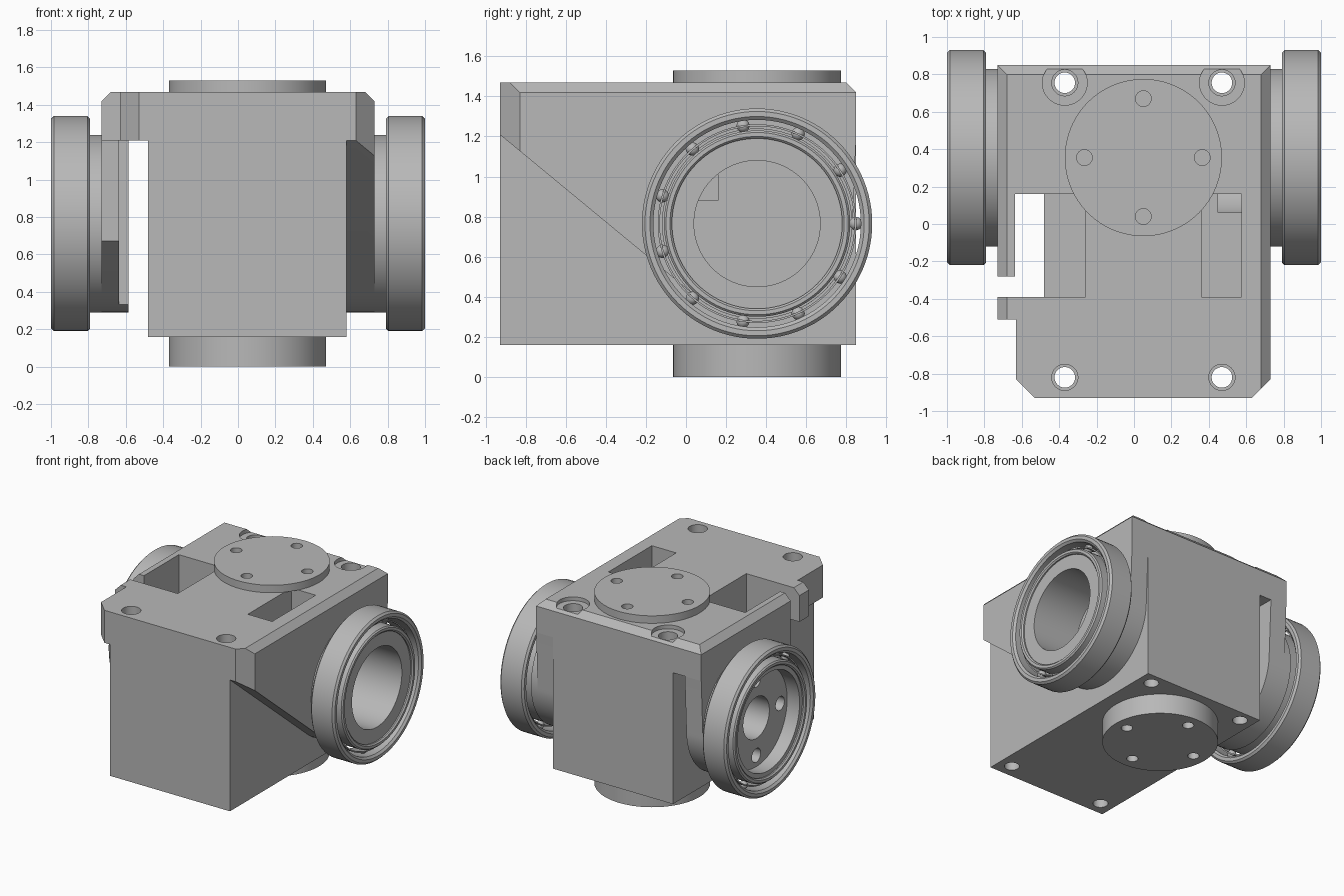
import bpy, bmesh, math
from mathutils import Vector

old = bpy.data.objects.get("Cube")
if old:
    bpy.data.objects.remove(old, do_unlink=True)

grey = bpy.data.materials.new("machined_grey")
grey.use_nodes = True
grey.diffuse_color = (0.48, 0.48, 0.48, 1)
grey.node_tree.nodes["Principled BSDF"].inputs["Base Color"].default_value = (0.48, 0.48, 0.48, 1)

AXLE_Y, AXLE_Z, POST_X = 0.355, 0.765, 0.05
BACK, FRONT, TOP, DECK, BASE = 0.85, -0.93, 1.47, 1.21, 0.16


def finish(bm, name):
    bmesh.ops.recalc_face_normals(bm, faces=bm.faces)
    mesh = bpy.data.meshes.new(name)
    bm.to_mesh(mesh)
    bm.free()
    mesh.materials.append(grey)
    ob = bpy.data.objects.new(name, mesh)
    bpy.context.collection.objects.link(ob)
    return ob


def prism(name, pts, direction):
    """Extrude a closed outline of 3D points along a vector."""
    bm = bmesh.new()
    face = bm.faces.new([bm.verts.new(p) for p in pts])
    out = bmesh.ops.extrude_face_region(bm, geom=[face])
    moved = [v for v in out["geom"] if isinstance(v, bmesh.types.BMVert)]
    bmesh.ops.translate(bm, verts=moved, vec=Vector(direction))
    return finish(bm, name)


def box(name, x0, x1, y0, y1, z0, z1):
    return prism(name, [(x0, y0, z0), (x1, y0, z0), (x1, y1, z0), (x0, y1, z0)], (0, 0, z1 - z0))


def rod(name, axis, r, a, b, u, v, n=64):
    """Cylinder along x (centred on y=u, z=v) or along z (centred on x=u, y=v)."""
    ring = [(u + r * math.cos(i * math.tau / n), v + r * math.sin(i * math.tau / n)) for i in range(n)]
    if axis == "x":
        return prism(name, [(a, p, q) for p, q in ring], (b - a, 0, 0))
    return prism(name, [(p, q, a) for p, q in ring], (0, 0, b - a))


def lathe(name, side, profile, n=96):
    """Spin a closed (radius, distance) outline around the axle."""
    bm = bmesh.new()
    rings = []
    for i in range(n):
        t = i * math.tau / n
        rings.append([bm.verts.new((side * x, AXLE_Y + r * math.cos(t), AXLE_Z + r * math.sin(t)))
                      for r, x in profile])
    m = len(profile)
    for i in range(n):
        a, b = rings[i], rings[(i + 1) % n]
        for j in range(m):
            k = (j + 1) % m
            bm.faces.new((a[j], a[k], b[k], b[j]))
    return finish(bm, name)


def bevel_planes(ob):
    """Slice the outer chamfers of the casting."""
    bm = bmesh.new()
    bm.from_mesh(ob.data)
    for no, d in (((1, 0, 1), 2.15), ((-1, 0, 1), 2.15), ((0, 1, 1), 2.27),
                  ((1, -1, 0), 1.56), ((-1, -1, 0), 1.46)):
        n = Vector(no)
        cut = bmesh.ops.bisect_plane(bm, geom=bm.verts[:] + bm.edges[:] + bm.faces[:], dist=1e-5,
                                     plane_co=n * (d / n.length_squared), plane_no=n, clear_outer=True)
        edges = [e for e in cut["geom_cut"] if isinstance(e, bmesh.types.BMEdge)]
        if edges:
            bmesh.ops.holes_fill(bm, edges=[e for e in edges if e.is_boundary])
    bmesh.ops.recalc_face_normals(bm, faces=bm.faces)
    bm.to_mesh(ob.data)
    bm.free()


def carve(ob, cutters):
    bpy.context.view_layer.objects.active = ob
    for c in cutters:
        c.hide_render = True
        mod = ob.modifiers.new("cut", "BOOLEAN")
        mod.operation, mod.solver, mod.object = "DIFFERENCE", "EXACT", c
        bpy.ops.object.modifier_apply(modifier=mod.name)


def smooth(ob):
    bpy.ops.object.select_all(action="DESELECT")
    ob.select_set(True)
    bpy.context.view_layer.objects.active = ob
    bpy.ops.object.shade_smooth_by_angle(angle=math.radians(30))


def cheek_outline(x):
    """Side cheek: sloped underside running tangent into the axle boss."""
    pts = [(x, FRONT, DECK)]
    for i in range(41):
        t = math.radians(230.6 + (360 - 230.6) * i / 40)
        pts.append((x, AXLE_Y + 0.475 * math.cos(t), AXLE_Z + 0.475 * math.sin(t)))
    return pts + [(x, BACK, DECK)]


# Casting: block, deck plate and the two side cheeks
block = box("main_block", -0.48, 0.58, FRONT, BACK, BASE, DECK)
deck = box("deck_plate", -0.73, 0.73, FRONT, BACK, DECK, TOP)
left_cheek = prism("left_cheek", cheek_outline(0.58), (0.15, 0, 0))
right_cheek = prism("right_cheek", cheek_outline(-0.73), (0.145, 0, 0))
for part in (deck, left_cheek):
    bevel_planes(part)

# Round posts above and below
top_post = rod("top_flange", "z", 0.42, TOP, 1.53, POST_X, AXLE_Y, 96)
bottom_post = rod("bottom_flange", "z", 0.42, 0, BASE, POST_X, AXLE_Y, 96)

# Axle hubs
left_hub = lathe("left_hub", 1, [(0.315, 0.73), (0.475, 0.73), (0.475, 0.79), (0.425, 0.79),
                                 (0.425, 0.98), (0.315, 0.98)])
right_hub = lathe("right_hub", -1, [(0.165, 0.73), (0.475, 0.73), (0.475, 0.79), (0.425, 0.79),
                                    (0.425, 0.98), (0.39, 0.98), (0.39, 0.87), (0.165, 0.87)])

# Cutters for windows, pockets and steps
window = box("window", -0.635, -0.48, -0.39, 0.16, 0, 2)
pocket_r = box("pocket_r", -0.5, -0.26, -0.39, 0.16, 0.88, 2)
pocket_l = box("pocket_l", 0.36, 0.575, -0.39, 0.16, 0.88, 2)
slit = box("slit", -0.8, -0.63, -0.39, -0.28, 0, 2)
corner = box("corner", -0.8, -0.63, -1, -0.51, 0, 2)
cheek_front = box("cheek_front", -0.8, -0.5, -1, -0.28, 0, 1.3)
bore_l = rod("bore_l", "x", 0.315, 0.45, 0.8, AXLE_Y, AXLE_Z, 96)
bore_r = rod("bore_r", "x", 0.165, -1, -0.55, AXLE_Y, AXLE_Z)

# Cutters for bolt holes
block_bolts, deck_bolts, flange_bolts, hub_bolts = [], [], [], []
for x in (-0.37, 0.47):
    for y in (-0.82, 0.755):
        block_bolts.append(rod("bolt", "z", 0.055, 0, 2, x, y, 32))
        deck_bolts.append(rod("bolt", "z", 0.07, 1, 2, x, y, 32))
    deck_bolts.append(rod("counterbore", "z", 0.12, 1.44, 2, x, 0.755, 48))
for i in range(4):
    c, s = math.cos(i * math.pi / 2), math.sin(i * math.pi / 2)
    for z0, z1 in ((1.482, 1.6), (-0.1, 0.12)):
        flange_bolts.append(rod("bolt", "z", 0.042, z0, z1, POST_X + 0.315 * c, AXLE_Y + 0.315 * s, 32))
    hub_bolts.append(rod("bolt", "x", 0.055, -1, -0.55, AXLE_Y + 0.3 * c, AXLE_Z + 0.3 * s, 32))

carve(block, [pocket_r, pocket_l, bore_l] + block_bolts)
carve(deck, [window, pocket_r, pocket_l, slit, corner] + deck_bolts)
carve(left_cheek, [bore_l])
carve(right_cheek, [window, cheek_front, bore_r] + hub_bolts)
carve(right_hub, hub_bolts)
carve(top_post, flange_bolts[0::2])
carve(bottom_post, flange_bolts[1::2])

for c in [window, pocket_r, pocket_l, slit, corner, cheek_front, bore_l, bore_r,
          *block_bolts, *deck_bolts, *flange_bolts, *hub_bolts]:
    bpy.data.objects.remove(c, do_unlink=True)

# Ball bearings: outer race, inner race, cage and balls on each side
parts = [block, deck, left_cheek, right_cheek, top_post, bottom_post, left_hub, right_hub]
for label, side in (("left", 1), ("right", -1)):
    parts.append(lathe(label + "_outer_race", side, [
        (0.535, 0.79), (0.56, 0.79), (0.575, 0.805), (0.575, 0.985), (0.56, 1.0), (0.535, 1.0),
        (0.518, 0.985), (0.518, 0.805)]))
    parts.append(lathe(label + "_inner_race", side, [
        (0.425, 0.79), (0.465, 0.79), (0.465, 0.99), (0.455, 1.0), (0.435, 1.0), (0.425, 0.99)]))
    parts.append(lathe(label + "_cage", side, [
        (0.486, 0.85), (0.496, 0.85), (0.496, 0.95), (0.486, 0.95)]))
    bm = bmesh.new()
    for i in range(11):
        t = i * math.tau / 11
        ball = bmesh.ops.create_icosphere(bm, subdivisions=2, radius=0.034)
        bmesh.ops.translate(bm, verts=ball["verts"], vec=(
            side * 0.9, AXLE_Y + 0.493 * math.cos(t), AXLE_Z + 0.493 * math.sin(t)))
    parts.append(finish(bm, label + "_balls"))

for part in parts:
    smooth(part)
